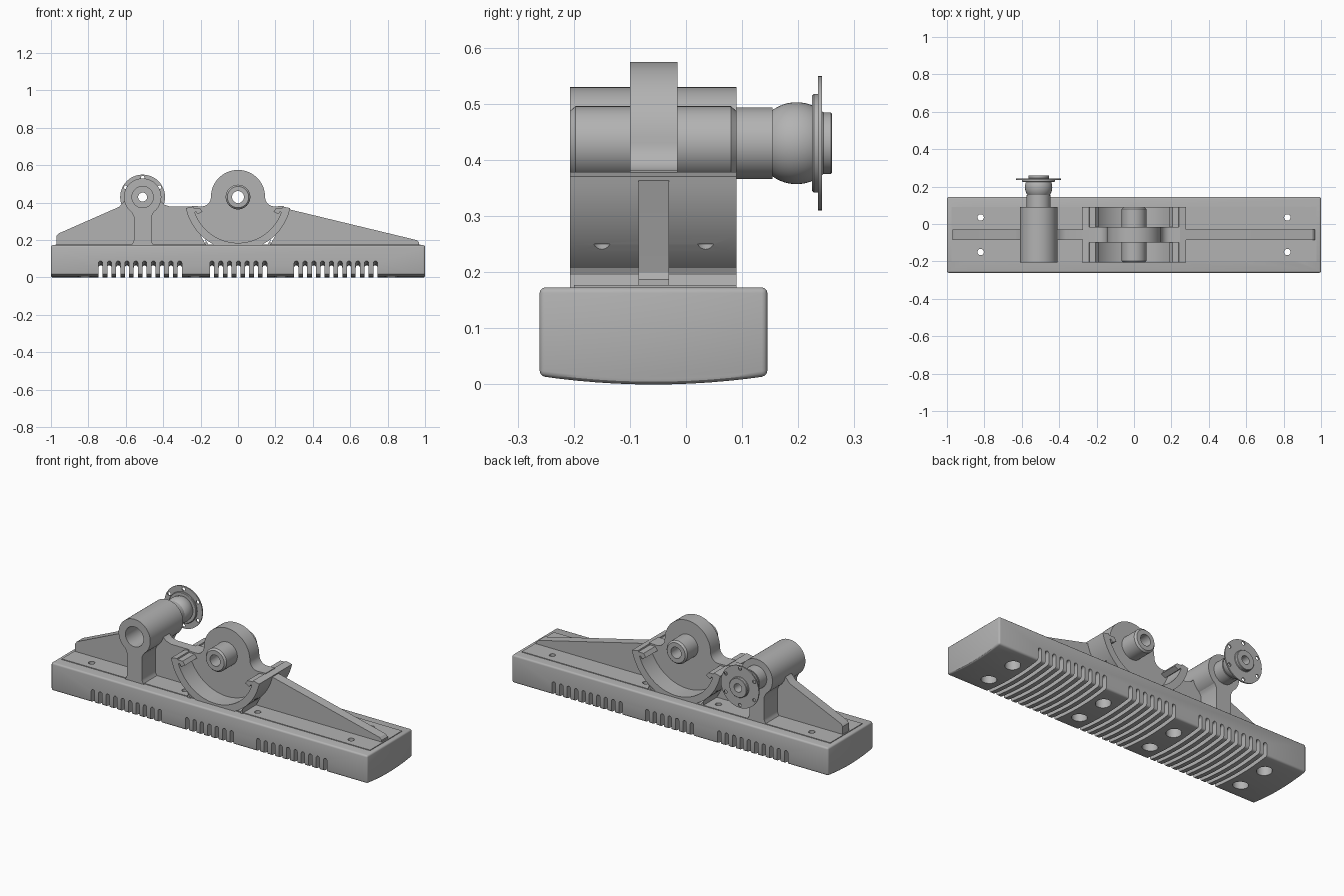
import bpy, bmesh
from math import sin, cos, pi, radians

if bpy.data.objects.get("Cube"):
    bpy.data.objects.remove(bpy.data.objects["Cube"], do_unlink=True)

grey = bpy.data.materials.new("cast_grey")
grey.use_nodes = True
COLOUR = (0.45, 0.45, 0.45, 1)
grey.diffuse_color = COLOUR
grey.node_tree.nodes["Principled BSDF"].inputs["Base Color"].default_value = COLOUR

MID_Y = -0.058           # centre line of the shoe
Y0, Y1 = -0.207, 0.09    # front and back of the cradle and pivot boss
AXIS_Z = 0.43            # height of both pivots
BOSS_X = -0.51


def loft(name, rings, closed=False):
    """Skin a list of rings; cap the ends unless the rings form a loop."""
    bm = bmesh.new()
    vs = [[bm.verts.new(p) for p in ring] for ring in rings]
    n = len(vs[0])
    for a, b in zip(vs, vs[1:] + (vs[:1] if closed else [])):
        for i in range(n):
            j = (i + 1) % n
            bm.faces.new((a[i], a[j], b[j], b[i]))
    if not closed:
        bm.faces.new(vs[0])
        bm.faces.new(vs[-1])
    bmesh.ops.recalc_face_normals(bm, faces=bm.faces)
    mesh = bpy.data.meshes.new(name)
    bm.to_mesh(mesh)
    bm.free()
    mesh.materials.append(grey)
    ob = bpy.data.objects.new(name, mesh)
    bpy.context.collection.objects.link(ob)
    return ob


def prism(name, xz, y0, y1):
    return loft(name, [[(x, y, z) for x, z in xz] for y in (y0, y1)])


def arc(cx, cz, r, a0, a1, n):
    steps = [radians(a0 + (a1 - a0) * i / n) for i in range(n + 1)]
    return [(cx + r * cos(a), cz + r * sin(a)) for a in steps]


def lathe(name, x, ry, n=48):
    """Spin a closed (radius, y) profile about a pivot axis along y."""
    rings = [[(x + r * cos(2 * pi * k / n), y, AXIS_Z + r * sin(2 * pi * k / n))
              for k in range(n)] for r, y in ry]
    return loft(name, rings, closed=True)


def upright(x, y, r, z0, z1):
    return loft("hole_cutter", [[(px, py, z) for px, py in arc(x, y, r, 0, 345, 23)]
                                for z in (z0, z1)])


def apply(ob, kind, **settings):
    mod = ob.modifiers.new(kind.lower(), kind)
    for key, value in settings.items():
        setattr(mod, key, value)
    bpy.context.view_layer.objects.active = ob
    bpy.ops.object.modifier_apply(modifier=mod.name)


def cut(ob, cutters):
    for c in cutters:
        apply(ob, 'BOOLEAN', operation='DIFFERENCE', solver='EXACT', object=c)


def join(obs):
    bpy.ops.object.select_all(action='DESELECT')
    for o in obs:
        o.select_set(True)
    bpy.context.view_layer.objects.active = obs[0]
    bpy.ops.object.join()
    obs[0].hide_render = True
    return obs[0]


# Shoe: long block with a gently crowned underside
HALF = 0.203
under = [(MID_Y + HALF * t / 6, 0.015 * (t / 6) ** 2) for t in range(-6, 7)]
section = under + [(MID_Y + HALF, 0.173), (MID_Y - HALF, 0.173)]
shoe = loft("shoe_base", [[(x, y, z) for y, z in section] for x in (-1, 1)])
apply(shoe, 'BEVEL', width=0.01, segments=3, limit_method='ANGLE', angle_limit=0.6)
pad = prism("top_pad", [(-0.975, 0.16), (0.975, 0.16), (0.975, 0.177), (-0.975, 0.177)], -0.2, 0.09)

# Cross slots under the shoe, with round ceilings that follow the crown
PITCH = 0.047
slots = []
for centre, count in ((-0.523, 10), (0.002, 7), (0.523, 10)):
    for i in range(count):
        x = centre + (i - (count - 1) / 2) * PITCH
        rings = []
        for t in range(-6, 7):
            top = 0.054 + 0.025 * (t / 6) ** 2
            ring = [(x + 0.011, -0.05)] + arc(x, top, 0.011, 0, 180, 8) + [(x - 0.011, -0.05)]
            rings.append([(px, MID_Y + 0.21 * t / 6, pz) for px, pz in ring])
        slots.append(loft("slot_cutter", rings))
slot_cutter = join(slots)

# Counterbored bolt holes
spots = [(x, y) for x in (-0.82, -0.23, 0.23, 0.82) for y in (-0.15, 0.035)]
counterbores = join([upright(x, y, 0.04, -0.1, 0.1) for x, y in spots])
bolt_holes = join([upright(x, y, 0.017, 0.05, 0.25) for x, y in spots])
cut(shoe, [slot_cutter, counterbores, bolt_holes])
cut(pad, [bolt_holes])

# Cradle: curved shell either side of the hub, with inward hooks
shell = prism("cradle_shell",
              arc(0, AXIS_Z, 0.285, -168, -12, 40) + arc(0, AXIS_Z, 0.245, -12, -168, 40), Y0, Y1)
cut(shell, [bolt_holes])
for side, s in (("left", 1), ("right", -1)):
    hook = [(0.27, 0.372), (0.205, 0.372), (0.19, 0.352), (0.215, 0.338), (0.225, 0.352), (0.26, 0.345)]
    prism(side + "_cradle_hook", [(s * x, z) for x, z in hook], Y0, Y1)
    foot = [(0.155, 0.17), (0.175, 0.17), (0.172, 0.195), (0.18, 0.212)]
    prism(side + "_cradle_foot", [(s * x, z) for x, z in foot], Y0, Y1)

# Hub plate: round head with fillets down into the cradle
outline = (arc(0, AXIS_Z, 0.145, 0, 180, 32) + arc(-0.195, AXIS_Z, 0.05, 0, -90, 8)
           + arc(0, AXIS_Z, 0.25, -169, -11, 32) + arc(0.195, AXIS_Z, 0.05, -90, -180, 8)[:-1])
outline = [p for i, p in enumerate(outline)
           if i == 0 or abs(p[0] - outline[i - 1][0]) + abs(p[1] - outline[i - 1][1]) > 1e-4]
hub = prism("hub_plate", outline, -0.1, -0.015)
hub_bore = prism("hub_bore_cutter", arc(0, AXIS_Z, 0.05, 0, 350, 35), -0.3, 0.2)
cut(hub, [hub_bore])
lathe("hub_bushing", 0, [(0.032, Y0), (0.057, Y0), (0.066, Y0 + 0.01),
                         (0.066, Y1 - 0.01), (0.057, Y1), (0.032, Y1)])

# Spine ribs along the top of the shoe
prism("left_spine_rib", [(0.17, 0.17), (0.24, 0.3), (0.2, 0.38), (0.23, 0.375),
                         (0.955, 0.2), (0.968, 0.187), (0.968, 0.17)], -0.085, -0.03)
prism("right_spine_rib", [(-0.17, 0.17), (-0.24, 0.3), (-0.19, 0.38), (-0.365, 0.38),
                          (-0.395, 0.39), (-0.415, 0.41), (-0.46, 0.35), (-0.56, 0.35),
                          (-0.607, 0.41), (-0.635, 0.378), (-0.96, 0.235),
                          (-0.97, 0.222), (-0.97, 0.17)], -0.085, -0.03)

# Pivot boss on its pedestal
lathe("pivot_boss", BOSS_X, [(0.057, Y0), (0.1, Y0), (0.1, Y1), (0.057, Y1)])
half = [(0.062, 0.17), (0.05, 0.188), (0.047, 0.2), (0.047, 0.325), (0.055, 0.342), (0.06, 0.35)]
prism("boss_pedestal", [(BOSS_X - w, z) for w, z in half]
      + [(BOSS_X + w, z) for w, z in reversed(half)], Y0, Y1)

# Ball-ended shaft coming out of the back of the boss
ball = [(r, y) for r, y in arc(0, 0.197, 0.073, -36, 50, 14)]
lathe("ball_shaft", BOSS_X, [(0.024, 0.0), (0.0575, 0.0), (0.0575, Y1), (0.064, Y1), (0.064, 0.154)]
      + ball + [(0.024, ball[-1][1])])
lathe("flange_collar", BOSS_X, [(0.024, 0.225), (0.085, 0.225), (0.088, 0.228),
                                (0.088, 0.236), (0.024, 0.236)])
lathe("flange_nose", BOSS_X, [(0.024, 0.236), (0.055, 0.236), (0.055, 0.258),
                              (0.053, 0.26), (0.024, 0.26)])
flange = lathe("bolt_flange", BOSS_X, [(0.024, 0.235), (0.12, 0.235), (0.12, 0.242), (0.024, 0.242)])
flange_holes = join([prism("flange_hole_cutter", arc(x, z, 0.01, 0, 330, 11), 0.2, 0.3)
                     for x, z in arc(BOSS_X, AXIS_Z, 0.104, 30, 330, 5)])
cut(flange, [flange_holes])

# Remove the cutters and smooth the rounded faces
for c in (slot_cutter, counterbores, bolt_holes, hub_bore, flange_holes):
    bpy.data.objects.remove(c, do_unlink=True)
bpy.ops.object.select_all(action='DESELECT')
for ob in bpy.context.collection.objects:
    if ob.type == 'MESH' and grey.name in ob.data.materials:
        ob.select_set(True)
        bpy.context.view_layer.objects.active = ob
bpy.ops.object.shade_smooth_by_angle(angle=radians(30))
